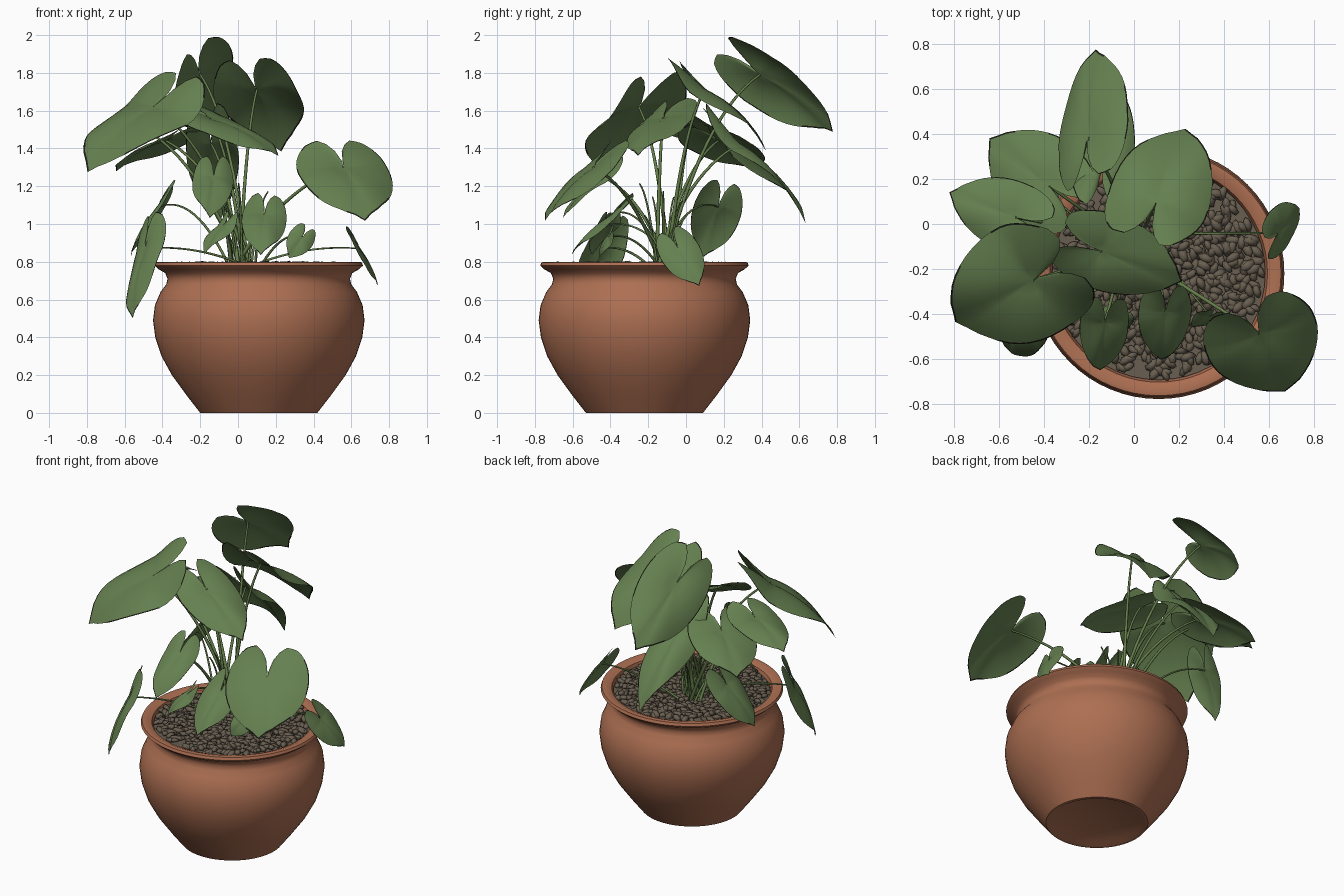
import bpy, bmesh, math, random
from mathutils import Vector, Matrix, Euler

random.seed(4)
if "Cube" in bpy.data.objects:
    bpy.data.objects.remove(bpy.data.objects["Cube"], do_unlink=True)

CENTRE = Vector((0.11, -0.22, 0))   # axis of the pot
UP = Vector((0, 0, 1))


def material(name, rgb):
    m = bpy.data.materials.new(name)
    m.use_nodes = True
    m.diffuse_color = (*rgb, 1)
    bsdf = m.node_tree.nodes["Principled BSDF"]
    bsdf.inputs["Base Color"].default_value = (*rgb, 1)
    bsdf.inputs["Roughness"].default_value = 0.8
    return m


TERRACOTTA = material("terracotta", (0.42, 0.16, 0.085))
LEAF = material("leaf green", (0.13, 0.215, 0.08))
EDGE = material("dark leaf edge", (0.012, 0.014, 0.008))
STEM = material("stem green", (0.13, 0.21, 0.07))
PEBBLE = material("pebble brown", (0.14, 0.112, 0.08))


def finish(name, bm, mats, angle=60):
    me = bpy.data.meshes.new(name)
    bm.to_mesh(me)
    bm.free()
    for mat in mats:
        me.materials.append(mat)
    ob = bpy.data.objects.new(name, me)
    bpy.context.collection.objects.link(ob)
    bpy.ops.object.select_all(action='DESELECT')
    ob.select_set(True)
    bpy.context.view_layer.objects.active = ob
    bpy.ops.object.shade_smooth_by_angle(angle=math.radians(angle))


def lathe(name, profile, mat, steps=64):
    bm = bmesh.new()
    verts = [bm.verts.new(CENTRE + Vector((r, 0, z))) for r, z in profile]
    edges = [bm.edges.new(p) for p in zip(verts, verts[1:])]
    bmesh.ops.spin(bm, geom=verts + edges, cent=CENTRE, axis=UP,
                   angle=math.tau, steps=steps, use_merge=True)
    bmesh.ops.remove_doubles(bm, verts=bm.verts, dist=0.0005)
    bmesh.ops.recalc_face_normals(bm, faces=bm.faces)
    finish(name, bm, [mat], 50)


# Pot with flared rim, soil bed inside
lathe("pot", [(0, .012), (.27, .012), (.29, 0), (.31, 0), (.38, .09), (.46, .2),
              (.515, .3), (.548, .4), (.56, .49), (.55, .57), (.52, .64),
              (.49, .68), (.483, .71), (.495, .74), (.53, .76), (.552, .78),
              (.545, .797), (.52, .8), (.485, .785), (.46, .7)], TERRACOTTA)
lathe("soil", [(0, .765), (.475, .765)], PEBBLE, 48)

# Pebbles scattered evenly by a sunflower spiral
bm = bmesh.new()
COUNT = 560
for i in range(COUNT):
    r = 0.455 * math.sqrt((i + 0.5) / COUNT)
    a = i * 2.4 + random.uniform(-0.1, 0.1)
    pos = CENTRE + Vector((r * math.cos(a), r * math.sin(a), random.uniform(0.77, 0.785)))
    turn = Euler((random.uniform(-.4, .4), random.uniform(-.4, .4), random.uniform(0, 6.3)))
    size = random.uniform(0.85, 1.2)
    shape = Matrix.Diagonal((0.036 * size, 0.02 * size, 0.016 * size, 1))
    bmesh.ops.create_icosphere(bm, subdivisions=1, radius=1,
                               matrix=Matrix.Translation(pos) @ turn.to_matrix().to_4x4() @ shape)
finish("pebbles", bm, [PEBBLE], 80)

# Heart outline: angle from the tip direction, radius relative to length
HEART = [(0, 1), (8, .92), (25, .84), (50, .79), (80, .74), (110, .7),
         (135, .66), (152, .57), (165, .36), (176, .08)]
RINGS = [.2, .4, .6, .8, .975, 1]


def heart_radius(deg):
    for (a, p), (b, q) in zip(HEART, HEART[1:]):
        if deg <= b:
            return p + (q - p) * (deg - a) / (b - a)
    return HEART[-1][1]


def leaf(name, base, tip, roll, half):
    """Heart-shaped blade from stem joint to tip, rolled about its midrib."""
    base, tip = Vector(base), Vector(tip)
    length = (tip - base).length
    along = (tip - base).normalized()
    level = along.cross(UP).normalized()
    across = Matrix.Rotation(math.radians(roll), 3, -along) @ level
    up = across.cross(along)
    phase = random.uniform(0, 6)
    bm = bmesh.new()
    middle = bm.verts.new(base)
    rows = []
    rays = 44
    for i in range(rays + 1):
        deg = -176 + 352 * i / rays
        th, rad = math.radians(deg), heart_radius(abs(deg))
        row = []
        for f in RINGS:
            t = rad * f * math.cos(th)
            w = rad * f * math.sin(th) / 0.74
            # Arch along the midrib, curl across it, ripple at the rim
            lift = 0.28 * t * (1 - t) if t > 0 else 0.035 * t
            lift += 0.1 * abs(w) - 0.2 * w * w
            lift += 0.03 * f * f * math.sin(4 * th + phase)
            row.append(bm.verts.new(base + along * t * length + across * w * half
                                    + up * lift * length))
        rows.append(row)
    for i, (a, b) in enumerate(zip(rows, rows[1:])):
        bm.faces.new((middle, a[0], b[0]))
        for k in range(len(RINGS) - 1):
            face = bm.faces.new((a[k], a[k + 1], b[k + 1], b[k]))
            # Withered rim, in patches along the outermost ring
            if k == len(RINGS) - 2 and math.sin(i * 0.6 + phase) > -0.3:
                face.material_index = 1
    bmesh.ops.recalc_face_normals(bm, faces=bm.faces)
    if sum(f.normal.dot(up) for f in bm.faces) < 0:
        bmesh.ops.reverse_faces(bm, faces=bm.faces)
    finish(name, bm, [LEAF, EDGE], 80)


def stem(name, root, end, reach=0.4, rise=0.85, radius=0.008):
    """Arched stalk along a quadratic curve from soil to leaf joint."""
    root, end = Vector(root), Vector(end)
    ctrl = root.lerp(end, reach)
    ctrl.z = root.z + (end.z - root.z) * rise
    curve = bpy.data.curves.new(name, 'CURVE')
    curve.dimensions = '3D'
    curve.bevel_depth = radius
    curve.bevel_resolution = 1
    spline = curve.splines.new('POLY')
    steps = 14
    spline.points.add(steps)
    for i, p in enumerate(spline.points):
        t = i / steps
        pos = root * (1 - t) ** 2 + ctrl * 2 * t * (1 - t) + end * t * t
        p.co = (*pos, 1)
        p.radius = 1.25 - 0.55 * t
    curve.materials.append(STEM)
    ob = bpy.data.objects.new(name, curve)
    bpy.context.collection.objects.link(ob)


# Leaves: name, stem joint, tip, roll in degrees, half width
LEAVES = [
    ("top_leaf", (-.2, .39, 1.79), (-.16, .77, 1.48), 45, .21),
    ("back_leaf", (.1, .1, 1.71), (.23, .43, 1.39), 11, .23),
    ("middle_leaf", (-.15, -.12, 1.56), (.21, -.25, 1.35), -12, .18),
    ("big_side_leaf", (-.45, -.25, 1.62), (-.8, -.44, 1.28), 14, .28),
    ("big_front_leaf", (.56, -.49, 1.3), (.67, -.74, 1.01), -4, .26),
    ("back_side_leaf", (-.38, .17, 1.44), (-.64, .38, 1.27), 5, .21),
    ("far_side_leaf", (-.53, .03, 1.52), (-.82, .14, 1.4), 0, .16),
    ("low_back_leaf", (-.14, .28, 1.42), (-.1, .64, 1.01), 8, .14),
    ("front_heart_leaf", (.14, -.39, 1.05), (.12, -.6, .83), 6, .12),
    ("front_small_leaf", (-.13, -.44, 1.25), (-.15, -.65, 1.03), 8, .11),
    ("hanging_leaf", (-.49, -.44, .87), (-.55, -.56, .5), -30, .13),
    ("rim_leaf", (.64, -.04, .87), (.73, .07, .67), -44, .11),
    ("inner_back_leaf", (-.42, .17, 1.09), (-.56, .09, .82), -29, .13),
    ("tiny_left_leaf", (.34, -.41, .93), (.27, -.46, .82), 60, .07),
    ("tiny_right_leaf", (-.08, -.42, .99), (-.18, -.5, .84), 7, .07),
]
for i, (name, base, tip, roll, half) in enumerate(LEAVES):
    leaf(name, base, tip, roll, half)
    a = i * 2.4
    spread = 0.025 + 0.005 * i
    root = (0.03 + spread * math.cos(a), -0.12 + spread * math.sin(a), 0.77)
    low = base[2] < 1.1
    stem(name + "_stem", root, base, reach=0.5 if low else 0.42,
         rise=1.25 if low else 0.8, radius=0.006 if low else 0.009)

# Young bare shoots in the middle of the clump
for i in range(7):
    outward = Vector((math.cos(i * 0.9), math.sin(i * 0.9), 0))
    root = Vector((0.03, -0.12, 0.77)) + outward * 0.04
    end = root + outward * 0.09 + UP * random.uniform(0.25, 0.48)
    stem("shoot", root, end, radius=0.006)
